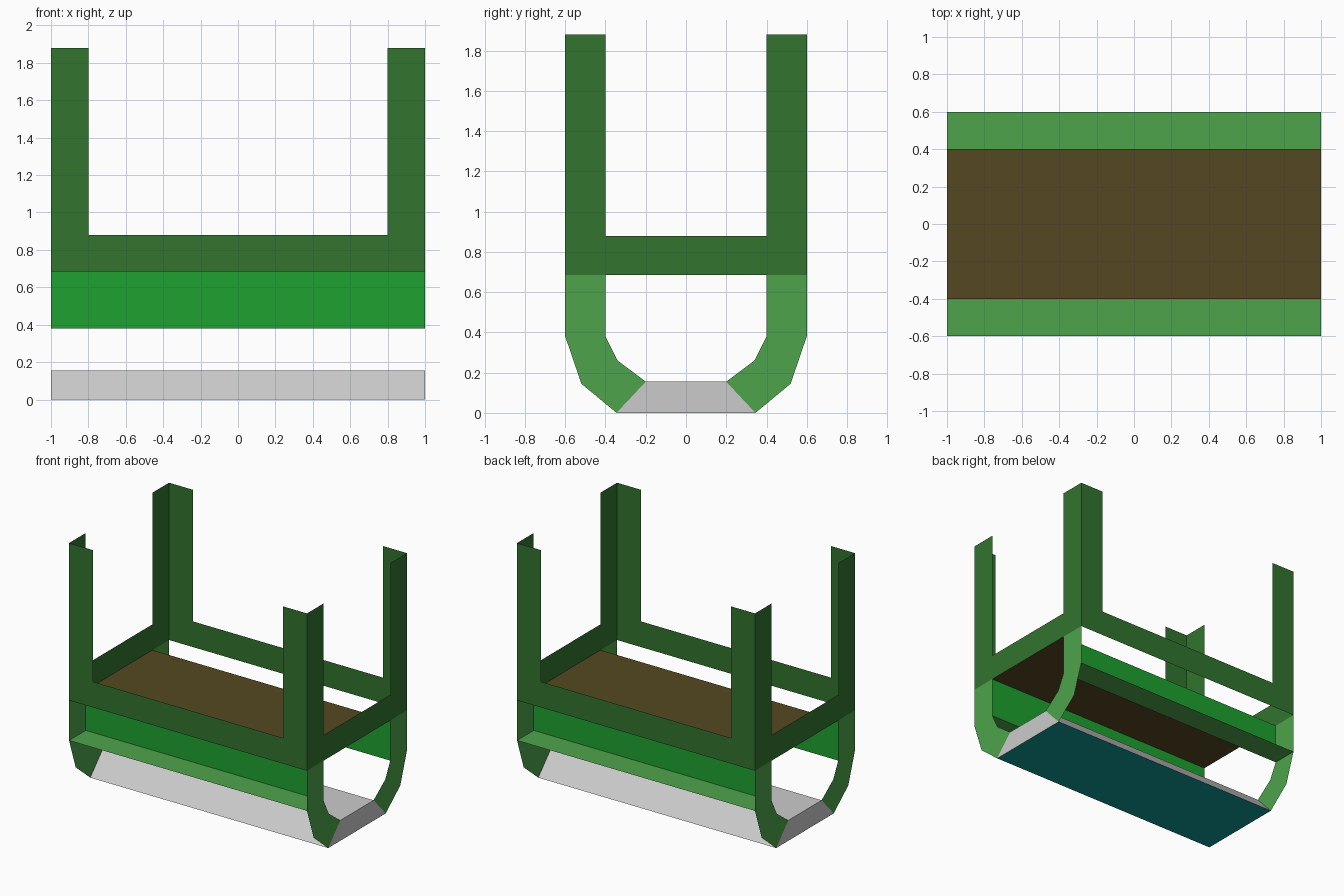
import bpy

if "Cube" in bpy.data.objects:
    bpy.data.objects.remove(bpy.data.objects["Cube"])

L, W, IN = 1.0, 0.6, 0.4              # half length, half width, inner half width
TOP, RAIL, SEAT, SHELF = 1.88, 0.88, 0.685, 0.38


def material(name, rgb):
    m = bpy.data.materials.new(name)
    m.diffuse_color = (*rgb, 1)
    m.use_nodes = True
    m.node_tree.nodes["Principled BSDF"].inputs["Base Color"].default_value = m.diffuse_color
    return m


dark = material("dark_green", (0.032, 0.176, 0.029))
light = material("light_green", (0.076, 0.371, 0.072))
bright = material("bright_green", (0.013, 0.36, 0.029))
brown = material("brown", (0.089, 0.066, 0.016))
teal = material("teal", (0.005, 0.33, 0.30))


def sheet(name, faces, mat=None):
    """Thin sheet object from a list of polygons."""
    verts = [p for f in faces for p in f]
    index = {p: i for i, p in enumerate(dict.fromkeys(verts))}
    me = bpy.data.meshes.new(name)
    me.from_pydata(list(index), [], [[index[p] for p in f] for f in faces])
    if mat:
        me.materials.append(mat)
    ob = bpy.data.objects.new(name, me)
    bpy.context.collection.objects.link(ob)
    return ob


def level(y0, y1, z):
    """Full-length horizontal rectangle facing up."""
    return [(-L, y0, z), (L, y0, z), (L, y1, z), (-L, y1, z)]


def u_frame(half):
    """Two posts joined by a low rail, as (across, z) polygons."""
    a, b = half, half - 0.2
    return [[(-a, SEAT), (-b, SEAT), (-b, RAIL), (-b, TOP), (-a, TOP), (-a, RAIL)],
            [(-b, SEAT), (b, SEAT), (b, RAIL), (-b, RAIL)],
            [(b, SEAT), (a, SEAT), (a, RAIL), (a, TOP), (b, TOP), (b, RAIL)]]


# curved leg outline: outer and inner points
outer = [(W, SEAT), (W, SHELF), (0.52, 0.145), (0.345, 0.0)]
inner = [(IN, SEAT), (IN, SHELF), (0.34, 0.26), (0.2, 0.155)]

for s, end, side in ((-1, "left", "front"), (1, "right", "back")):
    # upper frames
    sheet(side + "_frame", [[(-s * u, s * W, z) for u, z in f] for f in u_frame(L)], dark)
    sheet(end + "_frame", [[(s * L, s * u, z) for u, z in f] for f in u_frame(W)], dark)

    # curved end legs
    for t, leg in ((-1, "front"), (1, "back")):
        quads = []
        for i in range(3):
            q = [inner[i], inner[i + 1], outer[i + 1], outer[i]]
            if s * t < 0:
                q.reverse()
            quads.append([(s * L, t * y, z) for y, z in q])
        sheet(f"{end}_{leg}_leg", quads, light)

    # recessed side panel and the shelf below it
    sheet(side + "_panel", [[(-s * L, s * IN, SHELF), (s * -L, s * IN, SEAT),
                             (s * L, s * IN, SEAT), (s * L, s * IN, SHELF)][::-1]], bright)
    sheet(side + "_shelf", [level(*sorted((s * IN, s * W)), SHELF)], light)

# seat board
sheet("seat", [level(-IN, IN, SEAT)], brown)

# grey base: top, sloped sides and ends
a, b, h = 0.345, 0.2, 0.155
base = [level(-b, b, h)]
for s in (-1, 1):
    base.append([(-s * L, s * a, 0), (-s * L, s * b, h), (s * L, s * b, h), (s * L, s * a, 0)][::-1])
    base.append([(s * L, -s * a, 0), (s * L, s * a, 0), (s * L, s * b, h), (s * L, -s * b, h)])
sheet("base", base)

# teal underside
sheet("base_underside", [level(-a, a, 0)[::-1]], teal)
